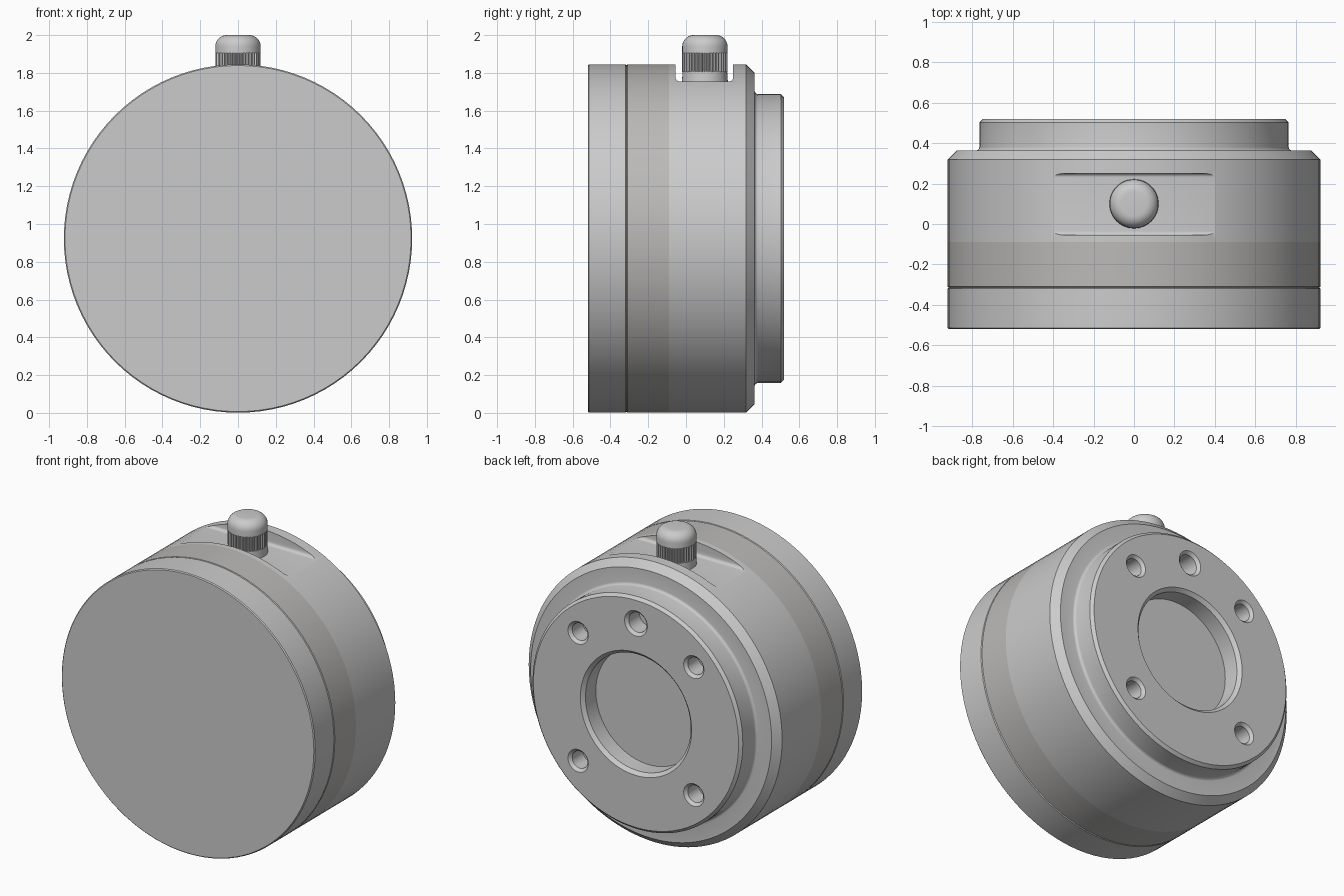
import bpy, bmesh
from math import pi, sin, cos

if "Cube" in bpy.data.objects:
    bpy.data.objects.remove(bpy.data.objects["Cube"])

CZ, R = 0.923, 0.922          # axis height and outer radius
KY = 0.10                     # knob position along y


def lathe(name, profile, axis='Y', center=(0, 0, 0), segs=96, flute=0.0):
    """Revolve (radius, distance) points about Y or Z; flute notches every other segment."""
    bm = bmesh.new()
    rings = []
    for r, d in profile:
        ring = []
        for i in range(1 if r == 0 else segs):
            a = 2 * pi * i / segs
            q = r - flute * (i % 4 > 1)
            u, v = q * cos(a), q * sin(a)
            co = (u, d, v) if axis == 'Y' else (u, v, d)
            ring.append(bm.verts.new([c + o for c, o in zip(co, center)]))
        rings.append(ring)
    for a, b in zip(rings, rings[1:]):
        for i in range(segs):
            j = (i + 1) % segs
            if len(a) == 1:
                bm.faces.new((a[0], b[i], b[j]))
            elif len(b) == 1:
                bm.faces.new((a[i], a[j], b[0]))
            else:
                bm.faces.new((a[i], a[j], b[j], b[i]))
    for ring in (rings[0], rings[-1]):
        if len(ring) > 1:
            bm.faces.new(ring)
    return finish(name, bm)


def finish(name, bm):
    bmesh.ops.recalc_face_normals(bm, faces=bm.faces)
    me = bpy.data.meshes.new(name)
    bm.to_mesh(me)
    bm.free()
    ob = bpy.data.objects.new(name, me)
    bpy.context.collection.objects.link(ob)
    return ob


def activate(ob):
    bpy.ops.object.select_all(action='DESELECT')
    ob.select_set(True)
    bpy.context.view_layer.objects.active = ob


def smooth(ob, angle=28):
    activate(ob)
    bpy.ops.object.shade_smooth_by_angle(angle=angle * pi / 180)


def cut(ob, cutter):
    cutter.hide_render = True
    activate(ob)
    m = ob.modifiers.new("cut", 'BOOLEAN')
    m.operation, m.solver, m.object = 'DIFFERENCE', 'EXACT', cutter
    bpy.ops.object.modifier_apply(modifier=m.name)
    bpy.data.objects.remove(cutter)


def fillet(cx, cy, rad, start, end, n=6):
    """Arc points as (radius, distance), angles in degrees."""
    return [(cx + rad * cos(t), cy + rad * sin(t))
            for t in [(start + (end - start) * i / n) * pi / 180 for i in range(n + 1)]]


AX = (0, 0, CZ)

# front cap and dark middle ring
cap = lathe("front_cap", [(0, -.52), (R - .006, -.52), (R, -.514), (R, -.32),
                          (R - .006, -.315), (0, -.315)], center=AX)
ring = lathe("middle_ring", [(0, -.315), (R - .006, -.315), (R, -.31), (R, -.09),
                             (0, -.09)], center=AX)
grey = bpy.data.materials.new("warm_grey")
grey.diffuse_color = (0.5, 0.49, 0.48, 1)
grey.use_nodes = True
grey.node_tree.nodes["Principled BSDF"].inputs["Base Color"].default_value = grey.diffuse_color
ring.data.materials.append(grey)

# rear body with stepped flange and central recess
body = lathe("rear_body",
             [(0, -.09), (R, -.09), (R, .318), (R - .045, .363)]
             + fillet(.783, .381, .018, 270, 180, 4)
             + [(.765, .502), (.747, .52), (.405, .52), (.383, .498), (.383, .39), (0, .39)],
             center=AX)

# flat pocket on top with rounded floor corners
bm = bmesh.new()
y0, y1, z0, z1, f = -.055, .25, 1.755, 2.1, .022
outline = [(y0, z1)] + fillet(y0 + f, z0 + f, f, 180, 270) \
    + fillet(y1 - f, z0 + f, f, 270, 360) + [(y1, z1)]
face = bm.faces.new([bm.verts.new((-.6, y, z)) for y, z in outline])
ext = bmesh.ops.extrude_face_region(bm, geom=[face])
for v in ext["geom"]:
    if isinstance(v, bmesh.types.BMVert):
        v.co.x += 1.2
cut(body, finish("pocket_cutter", bm))

# countersunk bolt holes: four on the diagonals, a wider one at the top
for deg, r in ((45, .056), (135, .056), (225, .056), (315, .056), (90, .065)):
    a = deg * pi / 180
    pos = (.595 * cos(a), 0, CZ + .595 * sin(a))
    cut(body, lathe("hole_cutter", [(0, .39), (r, .39), (r, .502), (r + .018, .52),
                                    (r + .018, .56), (0, .56)], center=pos, segs=32))

# knob: collar, knurled grip, domed cap
K = (0, KY, 0)
collar = lathe("knob_collar", [(0, 1.75), (.122, 1.75), (.12, 1.775), (.118, 1.808), (0, 1.808)],
               'Z', K, 48)
grip = lathe("knob_grip", [(0, 1.806), (.12, 1.806), (.12, 1.908), (0, 1.908)],
             'Z', K, 160, .008)
dome = lathe("knob_cap", [(0, 1.905), (.12, 1.905)] + fillet(.06, 1.94, .06, 0, 90, 8)
             + [(0, 2.0)], 'Z', K, 48)

for ob in (cap, ring, body, collar, grip, dome):
    smooth(ob)
